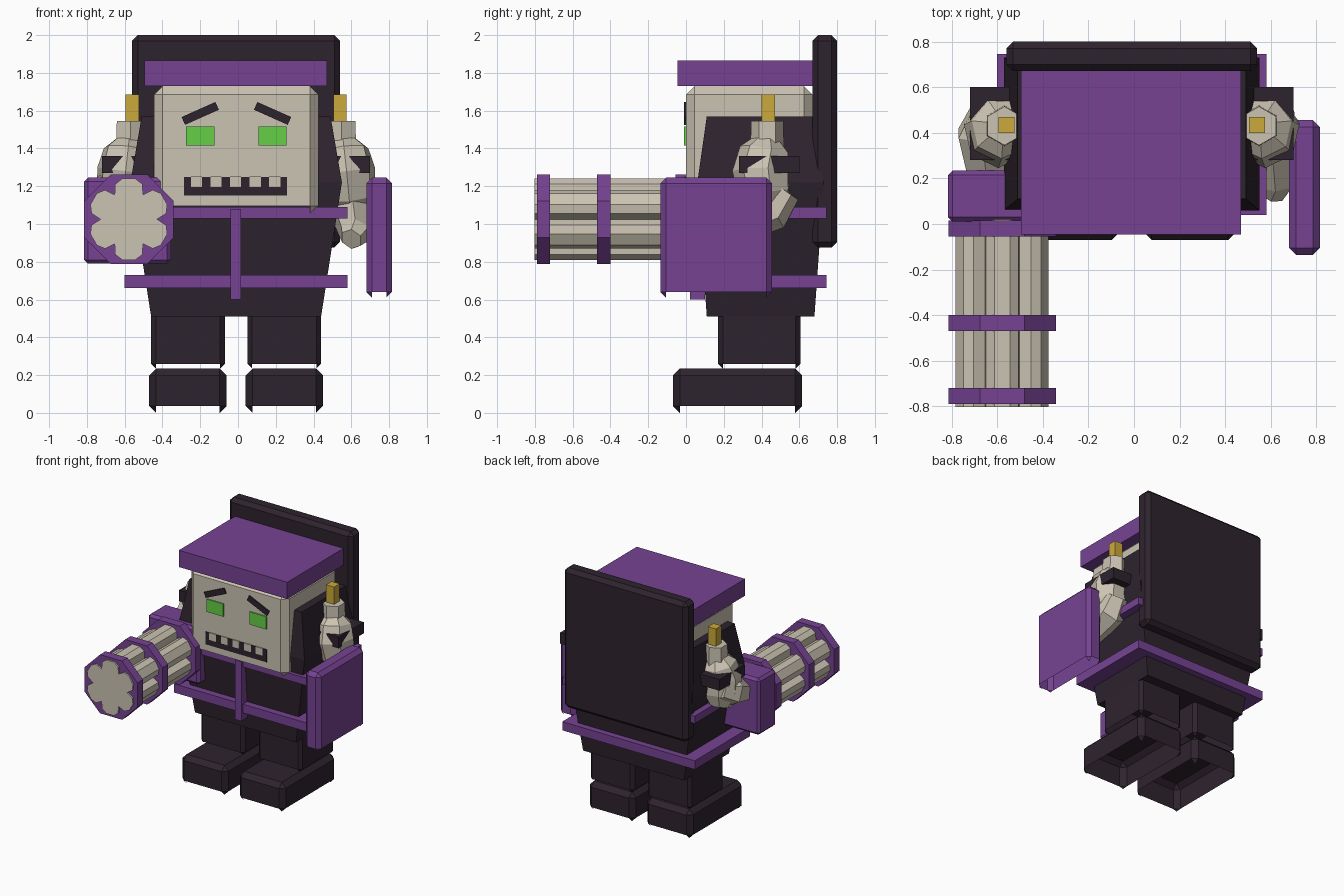
import bpy, bmesh, math
from mathutils import Vector, Matrix

cube = bpy.data.objects.get("Cube")
if cube:
    bpy.data.objects.remove(cube, do_unlink=True)


def material(name, rgb):
    m = bpy.data.materials.new(name)
    m.use_nodes = True
    m.diffuse_color = (*rgb, 1)
    m.node_tree.nodes["Principled BSDF"].inputs["Base Color"].default_value = (*rgb, 1)
    return m


DARK = material("dark cloth", (0.027, 0.017, 0.027))
PURPLE = material("purple trim", (0.18, 0.055, 0.29))
BONE = material("bone", (0.60, 0.55, 0.45))
GOLD = material("gold", (0.60, 0.40, 0.045))
GREEN = material("green glow", (0.13, 0.62, 0.06))


def finish(bm, name, mat):
    bmesh.ops.recalc_face_normals(bm, faces=bm.faces)
    mesh = bpy.data.meshes.new(name)
    bm.to_mesh(mesh)
    bm.free()
    mesh.materials.append(mat)
    ob = bpy.data.objects.new(name, mesh)
    bpy.context.scene.collection.objects.link(ob)
    return ob


def box(name, mat, x, y, z, bevel=0.0, open_bottom=False, tilt=0.0):
    """Box from axis ranges; optional chamfer, open underside and tilt about y."""
    lo, hi = Vector((x[0], y[0], z[0])), Vector((x[1], y[1], z[1]))
    bm = bmesh.new()
    bmesh.ops.create_cube(bm, size=1)
    bmesh.ops.scale(bm, vec=hi - lo, verts=bm.verts)
    if bevel:
        bmesh.ops.bevel(bm, geom=bm.edges[:], offset=bevel, segments=1, affect='EDGES')
    if open_bottom:
        # drop the sole and its four edge strips, keeping the corner tips
        bm.normal_update()
        low = [f for f in bm.faces if f.normal.z < -0.6]
        bmesh.ops.delete(bm, geom=low, context='FACES')
    if tilt:
        bmesh.ops.rotate(bm, matrix=Matrix.Rotation(tilt, 3, 'Y'), verts=bm.verts)
    bmesh.ops.translate(bm, vec=(lo + hi) / 2, verts=bm.verts)
    return finish(bm, name, mat)


def loft(name, mat, rings):
    """Skin equal-length rings of points and cap both ends."""
    bm = bmesh.new()
    vs = [[bm.verts.new(p) for p in ring] for ring in rings]
    n = len(vs[0])
    for a, b in zip(vs, vs[1:]):
        for i in range(n):
            bm.faces.new((a[i], a[(i + 1) % n], b[(i + 1) % n], b[i]))
    bm.faces.new(vs[0])
    bm.faces.new(vs[-1])
    return finish(bm, name, mat)


def limb(name, mat, path, radii, sides):
    """Faceted tube along a path."""
    pts = [Vector(p) for p in path]
    rings = []
    for i, p in enumerate(pts):
        d = (pts[min(i + 1, len(pts) - 1)] - pts[max(i - 1, 0)]).normalized()
        u = d.cross(Vector((1, 0, 0))).normalized()
        v = d.cross(u)
        angles = [math.tau * k / sides for k in range(sides)]
        rings.append([p + radii[i] * (u * math.cos(a) + v * math.sin(a)) for a in angles])
    return loft(name, mat, rings)


def rect(x0, x1, y0, y1, z):
    return [(x0, y0, z), (x1, y0, z), (x1, y1, z), (x0, y1, z)]


# Torso, belts and strap
loft("torso", DARK, [rect(-0.46, 0.44, 0.11, 0.68, 0.51),
                     rect(-0.57, 0.55, 0.06, 0.73, 1.22),
                     rect(-0.51, 0.49, 0.11, 0.68, 1.57)])
for name, z in (("lower_belt", (0.66, 0.73)), ("upper_belt", (1.03, 1.09))):
    box(name, PURPLE, (-0.6, 0.58), (0.04, 0.745), z)
box("front_strap", PURPLE, (-0.04, 0.015), (0.02, 0.1), (0.6, 1.08))

# Head, hat and back board
box("head", BONE, (-0.445, 0.425), (0, 0.67), (1.05, 1.73), 0.045, True)
box("hat", PURPLE, (-0.495, 0.47), (-0.045, 0.67), (1.73, 1.865))
box("back_board", DARK, (-0.56, 0.54), (0.67, 0.8), (0.875, 2.0), 0.03)

# Face plates
for side, ex, bx in (("right", -0.2, -0.2), ("left", 0.183, 0.183)):
    s = -1 if ex < 0 else 1
    box(side + "_eye", GREEN, (ex - 0.075, ex + 0.075), (-0.0095, 0), (1.415, 1.517))
    box(side + "_brow", DARK, (bx - 0.098, bx + 0.098), (-0.0095, 0), (1.563, 1.608),
        tilt=s * math.radians(24))
box("mouth", DARK, (-0.285, 0.26), (-0.0075, 0), (1.15, 1.25))
for i in range(5):
    cx = -0.22 + 0.1035 * i
    box(f"tooth_{i + 1}", BONE, (cx - 0.03, cx + 0.03), (-0.0095, 0), (1.195, 1.252))

# Legs and boots
for side, cx in (("right", -0.265), ("left", 0.245)):
    box(side + "_leg", DARK, (cx - 0.195, cx + 0.195), (0.17, 0.605), (0.235, 0.58), 0.025, True)
    box(side + "_boot", DARK, (cx - 0.205, cx + 0.205), (-0.07, 0.615), (0, 0.235), 0.037, True)

# Shoulders: faceted lump, dark band, neck and gold peg
for side, s, off in (("right", -1, 0.02), ("left", 1, 0.0)):
    def X(v):
        return s * (v + off)

    def span(a, b):
        return tuple(sorted((X(a), X(b))))
    limb(side + "_shoulder", BONE,
         [(X(0.555), 0.43, 1.45), (X(0.56), 0.42, 1.39), (X(0.575), 0.4, 1.28),
          (X(0.59), 0.42, 1.15), (X(0.6), 0.45, 1.06)],
         [0.07, 0.135, 0.155, 0.14, 0.08], 7)
    limb(side + "_shoulder_neck", BONE, [(X(0.548), 0.43, 1.37), (X(0.548), 0.43, 1.545)],
         [0.09, 0.085], 6)
    box(side + "_gold_peg", GOLD, span(0.505, 0.575), (0.4, 0.47), (1.53, 1.685))
    box(side + "_arm_band", DARK, span(0.48, 0.7), (0.28, 0.6), (1.27, 1.36))

# Forearms
limb("left_forearm", BONE, [(0.6, 0.52, 1.18), (0.6, 0.45, 1.08), (0.62, 0.18, 0.95), (0.6, 0.13, 0.92)],
     [0.09, 0.12, 0.085, 0.06], 6)
limb("right_forearm", BONE, [(-0.64, 0.5, 1.22), (-0.665, 0.4, 1.18), (-0.63, 0.1, 1.06)],
     [0.08, 0.12, 0.08], 6)

# Shield on the left arm
box("shield", PURPLE, (0.68, 0.815), (-0.135, 0.455), (0.61, 1.245), 0.03, True)

# Cuff and rotary cannon on the right arm
CX, CZ = -0.578, 1.025
box("cannon_cuff", PURPLE, (-0.815, -0.355), (0.01, 0.235), (0.79, 1.245), 0.02)


def ring(points, y):
    return [(CX + r * math.cos(a), y, CZ + r * math.sin(a)) for r, a in points]


star = []
for k in range(6):
    mid = math.radians(30 + 60 * k)
    star += [(0.15, mid - math.radians(30)), (0.2, mid - math.radians(21)),
             (0.218, mid - math.radians(9)), (0.218, mid + math.radians(9)),
             (0.2, mid + math.radians(21))]
loft("cannon_barrels", BONE, [ring(star, -0.802), ring(star, 0.02)])

octagon = [(0.236 / math.cos(math.pi / 8), math.radians(22.5 + 45 * k)) for k in range(8)]
for i, (y0, y1) in enumerate(((-0.79, -0.72), (-0.47, -0.4), (-0.055, 0.015))):
    loft(f"cannon_ring_{i + 1}", PURPLE, [ring(octagon, y0), ring(octagon, y1)])
